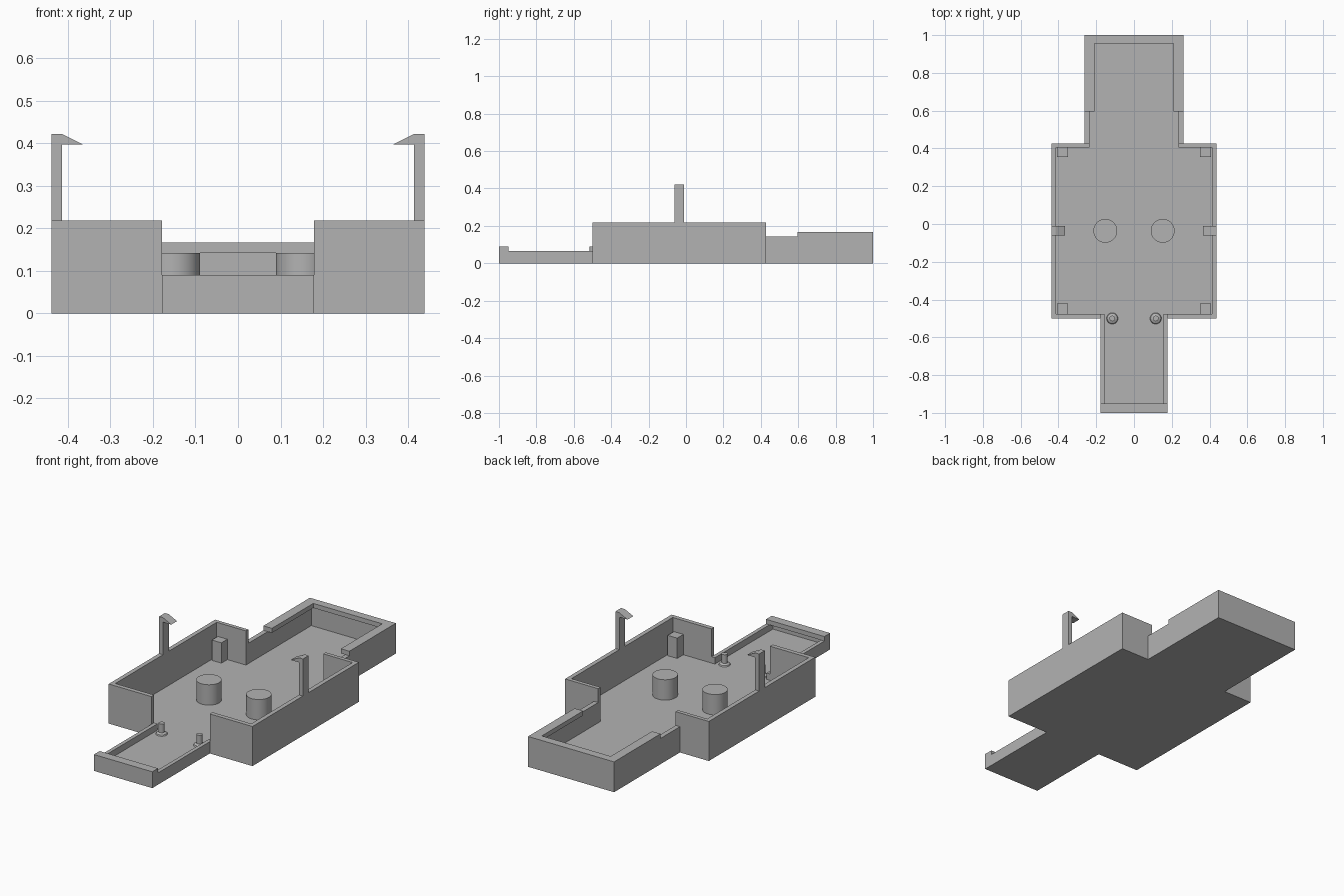
import bpy, bmesh

cube = bpy.data.objects.get("Cube")
if cube:
    bpy.data.objects.remove(cube)

grey = bpy.data.materials.new("plain_grey")
grey.use_nodes = True
COLOUR = (0.45, 0.45, 0.45, 1)
grey.diffuse_color = COLOUR
grey.node_tree.nodes["Principled BSDF"].inputs["Base Color"].default_value = COLOUR


def finish(name, bm):
    bmesh.ops.recalc_face_normals(bm, faces=bm.faces)
    mesh = bpy.data.meshes.new(name)
    bm.to_mesh(mesh)
    bm.free()
    mesh.materials.append(grey)
    obj = bpy.data.objects.new(name, mesh)
    bpy.context.collection.objects.link(obj)
    return obj


def prism(name, points, start, end, axis):
    """Extrude a profile: (y, z) points along x, or (x, z) points along y."""
    bm = bmesh.new()
    place = (lambda a, b: (start, a, b)) if axis == "x" else (lambda a, b: (a, start, b))
    face = bm.faces.new([bm.verts.new(place(a, b)) for a, b in points])
    new = bmesh.ops.extrude_face_region(bm, geom=[face])["geom"]
    move = (end - start, 0, 0) if axis == "x" else (0, end - start, 0)
    bmesh.ops.translate(bm, vec=move, verts=[v for v in new if isinstance(v, bmesh.types.BMVert)])
    return finish(name, bm)


def box(name, x0, x1, y0, y1, z0, z1):
    return prism(name, [(y0, z0), (y1, z0), (y1, z1), (y0, z1)], x0, x1, "x")


def lathe(name, x, y, rings):
    """Stack cone sections given as (radius, z) pairs."""
    bm = bmesh.new()
    loops = []
    for radius, z in rings:
        loop = bmesh.ops.create_circle(bm, segments=32, radius=radius)["verts"]
        bmesh.ops.translate(bm, vec=(x, y, z), verts=loop)
        loops.append(loop)
    for low, high in zip(loops, loops[1:]):
        for i in range(32):
            j = (i + 1) % 32
            bm.faces.new((low[i], low[j], high[j], high[i]))
    bm.faces.new(loops[0])
    bm.faces.new(loops[-1])
    obj = finish(name, bm)
    bpy.context.view_layer.objects.active = obj
    obj.select_set(True)
    bpy.ops.object.shade_smooth_by_angle()
    obj.select_set(False)


def combine(target, tool, operation):
    mod = target.modifiers.new(operation, "BOOLEAN")
    mod.operation, mod.solver, mod.object = operation, "EXACT", tool
    bpy.context.view_layer.objects.active = target
    bpy.ops.object.modifier_apply(modifier=mod.name)
    bpy.data.objects.remove(tool)


FLOOR, RIM, FRONT_RIM, REAR_RIM = 0.03, 0.218, 0.065, 0.142
MID_Y = -0.036

# Solid body: main box, front tray with end lip, rear tray with raised rim
tray = box("tray_body", -0.438, 0.438, -0.5, 0.427, 0, RIM)
front = [(-1, 0), (-0.49, 0), (-0.49, FRONT_RIM), (-0.95, FRONT_RIM), (-0.95, 0.09), (-1, 0.09)]
combine(tray, prism("front_tray", front, -0.178, 0.178, "x"), "UNION")
rear = [(0.415, 0), (1, 0), (1, 0.167), (0.595, 0.167), (0.595, REAR_RIM), (0.415, REAR_RIM)]
combine(tray, prism("rear_tray", rear, -0.262, 0.262, "x"), "UNION")

# Hollow out the cavities, leaving overhanging lips at both ends
combine(tray, box("main_cavity", -0.414, 0.414, -0.476, 0.406, FLOOR, 1), "DIFFERENCE")
front_cut = [(-0.98, FLOOR), (-0.4, FLOOR), (-0.4, 0.5), (-0.94, 0.5),
             (-0.95, FRONT_RIM), (-0.98, FRONT_RIM)]
combine(tray, prism("front_cavity", front_cut, -0.157, 0.157, "x"), "DIFFERENCE")
combine(tray, box("front_gap", -0.178, 0.178, -0.52, -0.4, FRONT_RIM, 1), "DIFFERENCE")
rear_cut = [(0.3, FLOOR), (0.975, FLOOR), (0.975, REAR_RIM), (0.595, REAR_RIM),
            (0.585, 0.5), (0.3, 0.5)]
combine(tray, prism("rear_cavity", rear_cut, -0.236, 0.236, "x"), "DIFFERENCE")
combine(tray, box("rear_lip_opening", -0.21, 0.21, 0.3, 0.955, 0.1, 1), "DIFFERENCE")

for side, s in (("left", 1), ("right", -1)):
    # Snap clip with inward hook
    hook = [(0.438, RIM), (0.438, 0.422), (0.415, 0.422), (0.364, 0.397), (0.414, 0.397), (0.414, RIM)]
    prism(side + "_clip", [(s * x, z) for x, z in hook], MID_Y - 0.025, MID_Y + 0.025, "y")
    # Corner support posts
    for end, y0, y1 in (("front", -0.476, -0.422), ("rear", 0.354, 0.406)):
        box(f"{side}_{end}_post", s * 0.349, s * 0.407, y0, y1, FLOOR, REAR_RIM)
    # Round support and locating pin with flared foot
    lathe(side + "_round_support", s * 0.152, MID_Y, [(0.063, FLOOR), (0.063, REAR_RIM)])
    lathe(side + "_locating_pin", s * 0.115, -0.5,
          [(0.03, FLOOR), (0.027, 0.036), (0.015, 0.042), (0.015, 0.09)])
